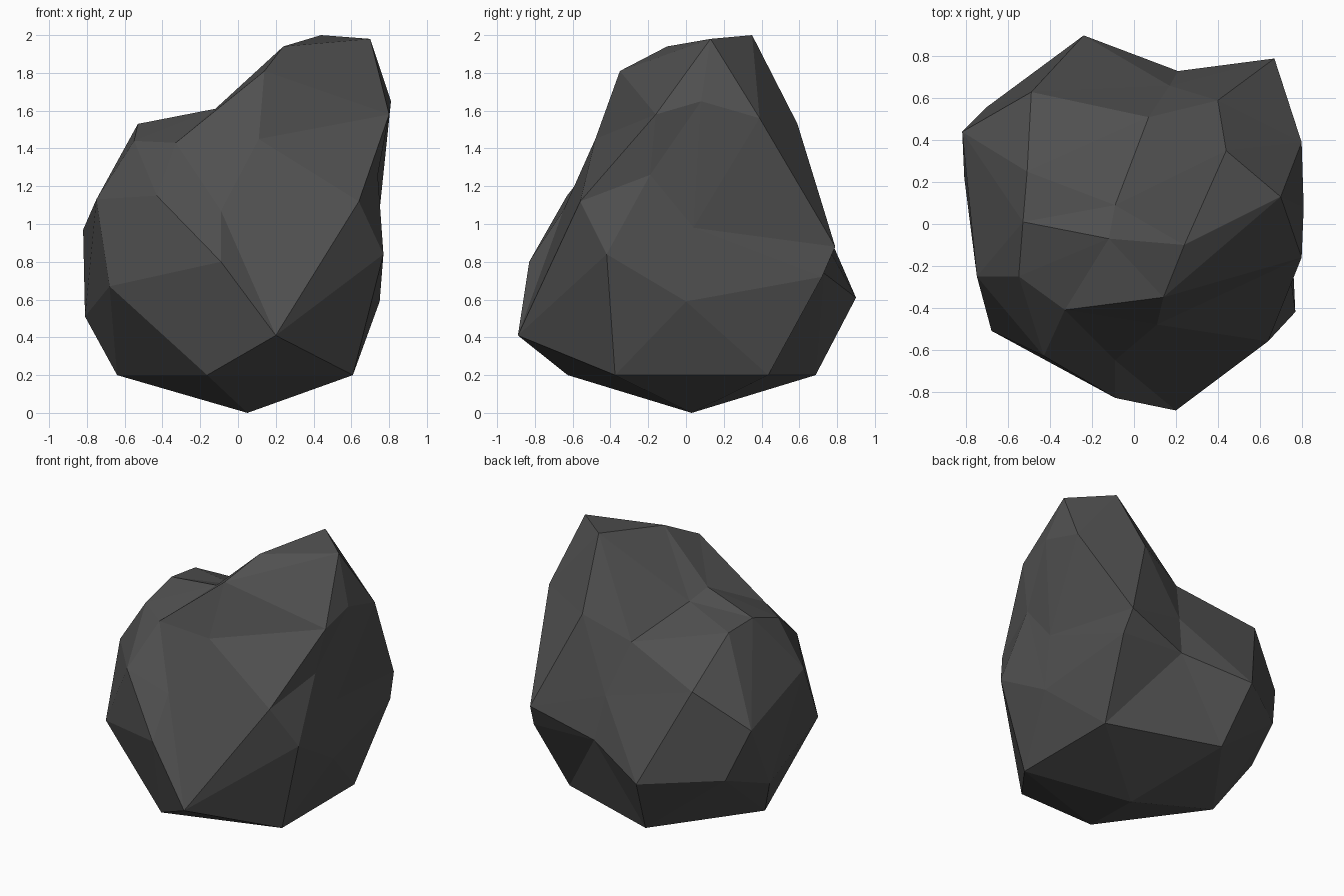
import bpy
import bmesh
from math import atan2, cos, sin, tau

# Remove the default object only
default_cube = bpy.data.objects.get("Cube")
if default_cube:
    bpy.data.objects.remove(default_cube, do_unlink=True)


def make_material(name, color):
    """One flat, matte colour for viewport and render."""
    material = bpy.data.materials.new(name)
    material.use_nodes = True
    material.diffuse_color = color
    shader = material.node_tree.nodes["Principled BSDF"]
    shader.inputs["Base Color"].default_value = color
    shader.inputs["Roughness"].default_value = 0.9
    return material


def angle_around(vert):
    """Angle about the z axis, nudged so that zero sorts first."""
    return (atan2(vert.co.y, vert.co.x) + 0.1) % tau


def latitude_bands(verts, sizes):
    """Split sphere vertices into bands from bottom to top, each in angle order."""
    ordered = sorted(verts, key=lambda vert: vert.co.z)
    bands = []
    for size in sizes:
        bands.append(sorted(ordered[:size], key=angle_around))
        ordered = ordered[size:]
    return bands


def shape_band(band, outline):
    """Move one band of the sphere onto its chiselled outline."""
    for vert, point in zip(band, outline):
        vert.co = point


# Flat-cut base: a regular five-sided ring around a low tip
base_x, base_y, base_radius, base_height = 0.05, 0.03, 0.69, 0.2
base_tip = [(base_x, base_y, 0)]
base_ring = [
    (base_x + base_radius * cos(tau * (step + 0.5) / 5),
     base_y + base_radius * sin(tau * (step + 0.5) / 5),
     base_height)
    for step in range(5)
]

# Wide belly of the rock
belly = [
    (.75, 0, .59), (.69, .72, .72), (.21, .73, .74), (-.24, .9, .61),
    (-.7, .56, .63), (-.81, .22, .51), (-.68, -.51, .67),
    (-.09, -.83, .8), (.2, -.89, .41), (.77, -.42, .84),
]

# Waist, with hollows on the back and the +x side
waist = [
    (.74, .04, .98), (.67, .79, .88), (.17, .66, 1.04), (-.49, .63, 1.23),
    (-.82, .44, .97), (-.75, -.25, 1.13), (-.43, -.63, 1.15),
    (-.09, -.65, 1.07), (.64, -.56, 1.12), (.74, -.19, 1.26),
]

# Shoulder: a low ledge on one side, the foot of the peak on the other
shoulder = [
    (.81, .08, 1.65), (.8, .39, 1.56), (.4, .59, 1.53), (.07, .51, 1.39),
    (-.51, .25, 1.51), (-.53, .01, 1.53), (-.55, -.25, 1.44),
    (-.33, -.41, 1.43), (.11, -.48, 1.45), (.8, -.16, 1.58),
]

# Leaning peak
peak_ring = [
    (.7, .13, 1.98), (.44, .35, 2), (-.09, .09, 1.56),
    (-.12, -.07, 1.61), (.14, -.35, 1.81),
]
peak_tip = [(.24, -.1, 1.94)]

# Chisel a low-poly sphere band by band
outlines = [base_tip, base_ring, belly, waist, shoulder, peak_ring, peak_tip]
bm = bmesh.new()
bmesh.ops.create_icosphere(bm, subdivisions=2, radius=1)
bands = latitude_bands(bm.verts, [len(outline) for outline in outlines])
for band, outline in zip(bands, outlines):
    shape_band(band, outline)
for face in bm.faces:
    face.smooth = False
bm.normal_update()

# Rock object
mesh = bpy.data.meshes.new("rock")
bm.to_mesh(mesh)
bm.free()
mesh.materials.append(make_material("dark stone grey", (0.08, 0.08, 0.08, 1)))
rock = bpy.data.objects.new("rock", mesh)
bpy.context.collection.objects.link(rock)
